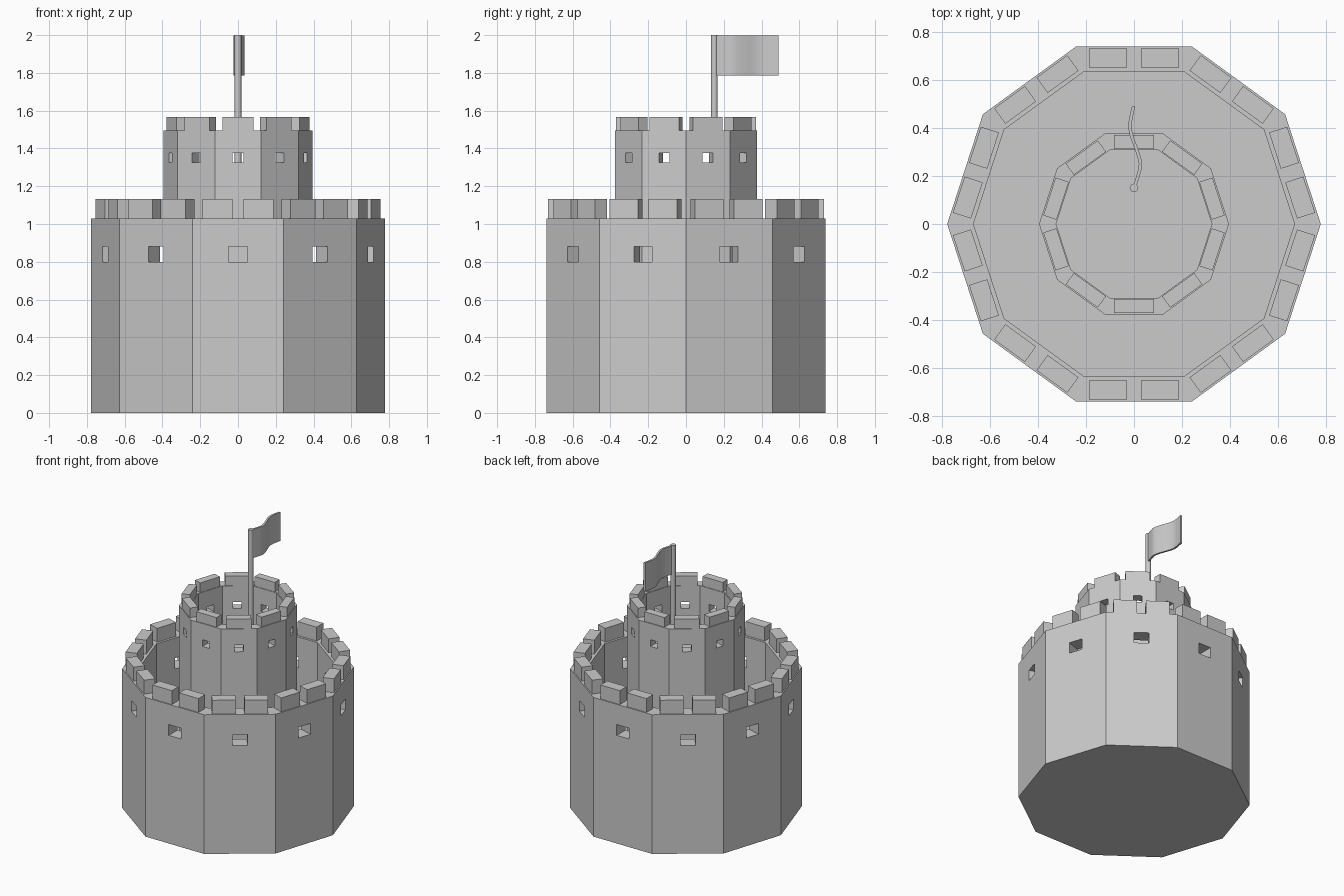
import bpy, bmesh
from math import cos, sin, pi, radians
from mathutils import Matrix, Vector

if "Cube" in bpy.data.objects:
    bpy.data.objects.remove(bpy.data.objects["Cube"])

N = 10
AP = cos(pi / N)  # apothem / radius


def finish(name, bm):
    bmesh.ops.recalc_face_normals(bm, faces=bm.faces)
    me = bpy.data.meshes.new(name)
    bm.to_mesh(me)
    bm.free()
    ob = bpy.data.objects.new(name, me)
    bpy.context.collection.objects.link(ob)
    return ob


def cup(name, r_out, r_in, z0, z_floor, z1):
    """Ten-sided hollow tower with a floor inside."""
    bm = bmesh.new()
    rings = []
    for r, z in ((r_out, z0), (r_out, z1), (r_in, z1), (r_in, z_floor)):
        rings.append([bm.verts.new((r * cos(2 * pi * i / N), r * sin(2 * pi * i / N), z))
                      for i in range(N)])
    for a, b in zip(rings, rings[1:]):
        for i in range(N):
            j = (i + 1) % N
            bm.faces.new((a[i], a[j], b[j], b[i]))
    bm.faces.new(rings[0])
    bm.faces.new(rings[-1])
    return finish(name, bm)


def boxes_on_sides(name, d0, d1, width, z0, z1, offsets=(0,)):
    """Boxes centred on each tower side, from distance d0 to d1."""
    bm = bmesh.new()
    for i in range(N):
        rot = Matrix.Rotation(2 * pi * (i + 0.5) / N, 4, 'Z')
        for t in offsets:
            m = (rot @ Matrix.Translation(((d0 + d1) / 2, t, (z0 + z1) / 2))
                 @ Matrix.Diagonal((d1 - d0, width, z1 - z0, 1)))
            bmesh.ops.create_cube(bm, size=1, matrix=m)
    return finish(name, bm)


def cut(target, cutter):
    mod = target.modifiers.new("windows", 'BOOLEAN')
    mod.operation = 'DIFFERENCE'
    mod.solver = 'EXACT'
    mod.object = cutter
    bpy.context.view_layer.objects.active = target
    bpy.ops.object.modifier_apply(modifier=mod.name)
    bpy.data.objects.remove(cutter)


# Lower tower with windows and paired battlements
lower = cup("lower_tower", 0.777, 0.635 / AP, 0, 0.55, 1.03)
cut(lower, boxes_on_sides("lower_window_cutter", 0.58, 0.80, 0.10, 0.80, 0.88))
boxes_on_sides("lower_battlements", 0.652, 0.731, 0.158, 1.025, 1.133, (-0.109, 0.109))

# Upper tower with small windows and single battlements
upper = cup("upper_tower", 0.395, 0.308 / AP, 0.54, 1.12, 1.495)
cut(upper, boxes_on_sides("upper_window_cutter", 0.27, 0.42, 0.058, 1.325, 1.375))
boxes_on_sides("upper_battlements", 0.312, 0.370, 0.165, 1.49, 1.566)

# Flag pole
bm = bmesh.new()
bmesh.ops.create_cone(bm, cap_ends=True, segments=12, radius1=0.018, radius2=0.018,
                      depth=0.89, matrix=Matrix.Translation((0, 0.15, 1.555)))
pole = finish("flag_pole", bm)

# Waving flag: smooth curve through a few points, given thickness
pts = [(0.004, 0.16), (0.018, 0.205), (0.027, 0.25), (0.009, 0.315),
       (-0.011, 0.37), (-0.016, 0.42), (-0.002, 0.489)]
P = [Vector(p) for p in pts]
path = []
for i in range(len(P) - 1):
    a, b, c, d = P[max(i - 1, 0)], P[i], P[i + 1], P[min(i + 2, len(P) - 1)]
    for k in range(3):
        t = k / 3
        path.append(0.5 * (2 * b + (c - a) * t + (2 * a - 5 * b + 4 * c - d) * t * t
                           + (3 * b - a - 3 * c + d) * t ** 3))
path.append(P[-1])
bm = bmesh.new()
h = 0.007
cols = [[bm.verts.new((p.x + sx * h, p.y, z)) for sx, z in
         ((-1, 1.785), (1, 1.785), (1, 1.997), (-1, 1.997))] for p in path]
for a, b in zip(cols, cols[1:]):
    for k in range(4):
        bm.faces.new((a[k], a[(k + 1) % 4], b[(k + 1) % 4], b[k]))
bm.faces.new(cols[0])
bm.faces.new(cols[-1])
flag = finish("flag", bm)

# Smooth shading on the round pole and the cloth
for ob in (pole, flag):
    bpy.ops.object.select_all(action='DESELECT')
    ob.select_set(True)
    bpy.context.view_layer.objects.active = ob
    bpy.ops.object.shade_smooth_by_angle(angle=radians(35))
